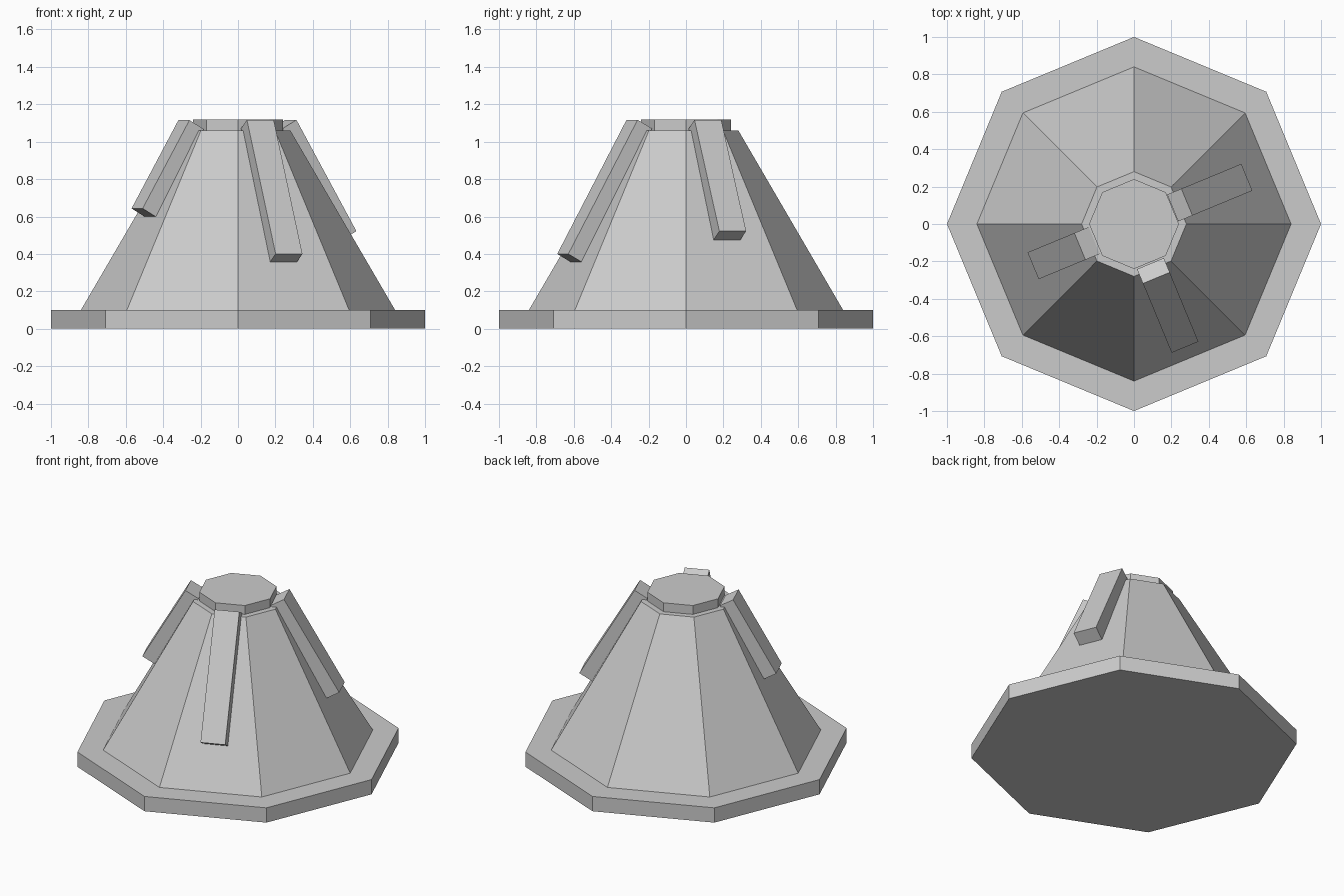
import bpy
import bmesh
from math import radians
from mathutils import Matrix, Vector

cube = bpy.data.objects.get("Cube")
if cube:
    bpy.data.objects.remove(cube, do_unlink=True)

# One plain grey for the whole model
grey = bpy.data.materials.new("light_grey")
grey.use_nodes = True
colour = (0.6, 0.6, 0.6, 1)
grey.diffuse_color = colour
grey.node_tree.nodes["Principled BSDF"].inputs["Base Color"].default_value = colour


def add_object(name, bm):
    bmesh.ops.recalc_face_normals(bm, faces=bm.faces)
    mesh = bpy.data.meshes.new(name)
    bm.to_mesh(mesh)
    bm.free()
    mesh.materials.append(grey)
    obj = bpy.data.objects.new(name, mesh)
    bpy.context.collection.objects.link(obj)
    return obj


def octagon_tier(name, r_bottom, r_top, z_bottom, z_top):
    """Eight-sided frustum with corners on the axes."""
    bm = bmesh.new()
    bmesh.ops.create_cone(
        bm, cap_ends=True, segments=8, radius1=r_bottom, radius2=r_top,
        depth=z_top - z_bottom,
        matrix=Matrix.Translation((0, 0, (z_bottom + z_top) / 2)))
    return add_object(name, bm)


def rib(name, angle, top, foot, width=0.155, thickness=0.095):
    """Slanted bar; top and foot are (radius, z) of its outer face."""
    top = Vector((top[0], 0, top[1]))
    foot = Vector((foot[0], 0, foot[1]))
    along = (top - foot).normalized()
    side = Vector((0, 1, 0))
    outward = side.cross(along)
    centre = (top + foot) / 2 - outward * thickness / 2
    frame = Matrix((outward, side, along)).transposed().to_4x4()
    size = Matrix.Diagonal((thickness, width, (top - foot).length, 1))
    bm = bmesh.new()
    bmesh.ops.create_cube(
        bm, size=1,
        matrix=Matrix.Rotation(radians(angle), 4, "Z")
        @ Matrix.Translation(centre) @ frame @ size)
    return add_object(name, bm)


# Stacked octagonal body
octagon_tier("base_plate", 1.0, 1.0, 0, 0.1)
octagon_tier("sloped_body", 0.84, 0.28, 0.1, 1.06)
octagon_tier("top_cap", 0.24, 0.24, 1.06, 1.12)

# Three ribs of different lengths on the sloped sides
rib("front_rib", -67.5, (0.312, 1.117), (0.713, 0.4))
rib("left_rib", 22.5, (0.306, 1.117), (0.653, 0.522))
rib("right_rib", 202.5, (0.313, 1.115), (0.584, 0.643))
